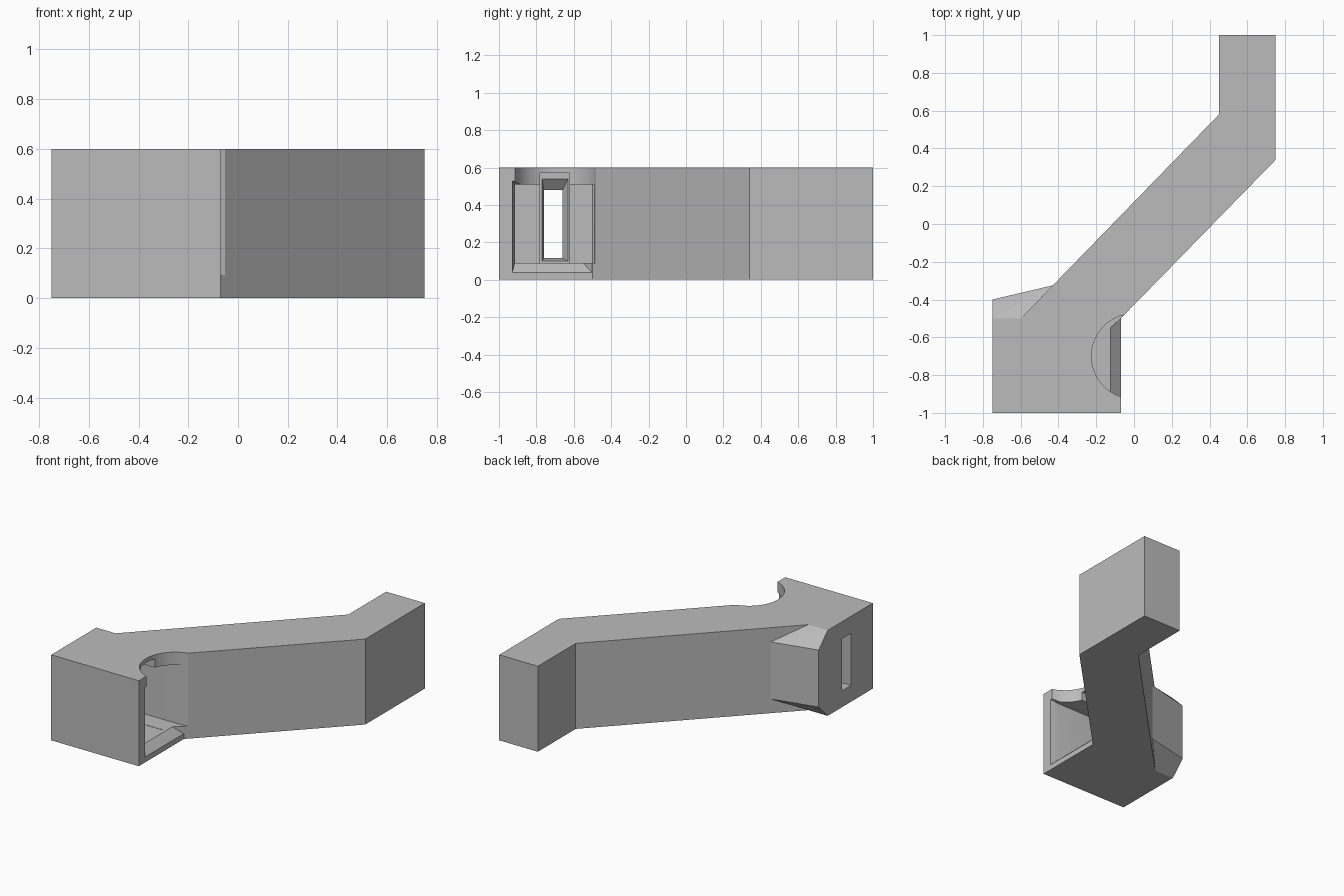
import bpy, bmesh
from itertools import product

default = bpy.data.objects.get("Cube")
if default:
    bpy.data.objects.remove(default, do_unlink=True)

grey = bpy.data.materials.new("light_grey")
grey.use_nodes = True
colour = (0.5, 0.5, 0.5, 1)
grey.diffuse_color = colour
grey.node_tree.nodes["Principled BSDF"].inputs["Base Color"].default_value = colour


def make_object(name, bm):
    bmesh.ops.recalc_face_normals(bm, faces=bm.faces)
    mesh = bpy.data.meshes.new(name)
    bm.to_mesh(mesh)
    bm.free()
    mesh.materials.append(grey)
    obj = bpy.data.objects.new(name, mesh)
    bpy.context.scene.collection.objects.link(obj)
    return obj


def extrude_outline(name, points, height):
    bm = bmesh.new()
    face = bm.faces.new([bm.verts.new((x, y, 0)) for x, y in points])
    top = bmesh.ops.extrude_face_region(bm, geom=[face])["geom"]
    verts = [v for v in top if isinstance(v, bmesh.types.BMVert)]
    bmesh.ops.translate(bm, vec=(0, 0, height), verts=verts)
    return make_object(name, bm)


def hull(name, points):
    bm = bmesh.new()
    for p in points:
        bm.verts.new(p)
    bmesh.ops.convex_hull(bm, input=bm.verts)
    bmesh.ops.dissolve_limit(bm, angle_limit=0.01, verts=bm.verts, edges=bm.edges)
    return make_object(name, bm)


def frustum(name, x0, rect0, x1, rect1):
    """Solid between two rectangles (y0, y1, z0, z1) standing at x0 and x1."""
    return hull(name, [(x, y, z) for x, r in ((x0, rect0), (x1, rect1))
                       for y, z in product(r[:2], r[2:])])


def cut(target, cutter):
    cutter.hide_render = True
    cutter.hide_set(True)
    mod = target.modifiers.new(cutter.name, "BOOLEAN")
    mod.operation = "DIFFERENCE"
    mod.solver = "EXACT"
    mod.object = cutter
    bpy.context.view_layer.objects.active = target
    bpy.ops.object.modifier_apply(modifier=mod.name)
    bpy.data.objects.remove(cutter, do_unlink=True)


# Socket housing, slanted arm and straight end in one outline
body = extrude_outline("bracket_body", [
    (-0.75, -1), (-0.07, -1), (-0.07, -0.5), (0.75, 0.34), (0.75, 1),
    (0.45, 1), (0.45, 0.58), (-0.6, -0.5), (-0.75, -0.5)], 0.6)

# Chamfered thickening behind the socket
rear = [(-0.75, -0.4), (-0.6, -0.4), (-0.43, -0.325)]
base = [(-0.75, -0.5), (-0.6, -0.5)]
hull("rear_bulge", [(x, y, z) for x, y in rear for z in (0.1, 0.5)]
     + [(x, y, z) for x, y in base for z in (0, 0.6)])

# Round opening through the top
bm = bmesh.new()
bmesh.ops.create_cone(bm, cap_ends=True, segments=64, radius1=0.225,
                      radius2=0.225, depth=0.6)
bmesh.ops.translate(bm, vec=(0, -0.7, 0.39), verts=bm.verts)
cut(body, make_object("round_cutter", bm))

# Deep socket pocket with a flared mouth
pocket = (-0.915, -0.492, 0.09, 0.51)
cut(body, frustum("pocket_cutter", -0.6, pocket, 0, pocket))
cut(body, frustum("mouth_cutter", -0.125, (-0.915, -0.55, 0.09, 0.51),
                  -0.065, (-0.93, -0.497, 0.033, 0.53)))

# Inner channel tapering to the slot through the end wall
channel = (-0.78, -0.622, 0.088, 0.57)
slot = (-0.76, -0.66, 0.115, 0.48)
cut(body, frustum("channel_cutter", -0.65, channel, -0.15, channel))
cut(body, frustum("taper_cutter", -0.7, slot, -0.649, (-0.77, -0.63, 0.1, 0.54)))
cut(body, frustum("slot_cutter", -0.8, slot, -0.69, slot))

# Smooth only the curved opening
body.select_set(True)
bpy.context.view_layer.objects.active = body
bpy.ops.object.shade_smooth_by_angle(angle=0.35)
